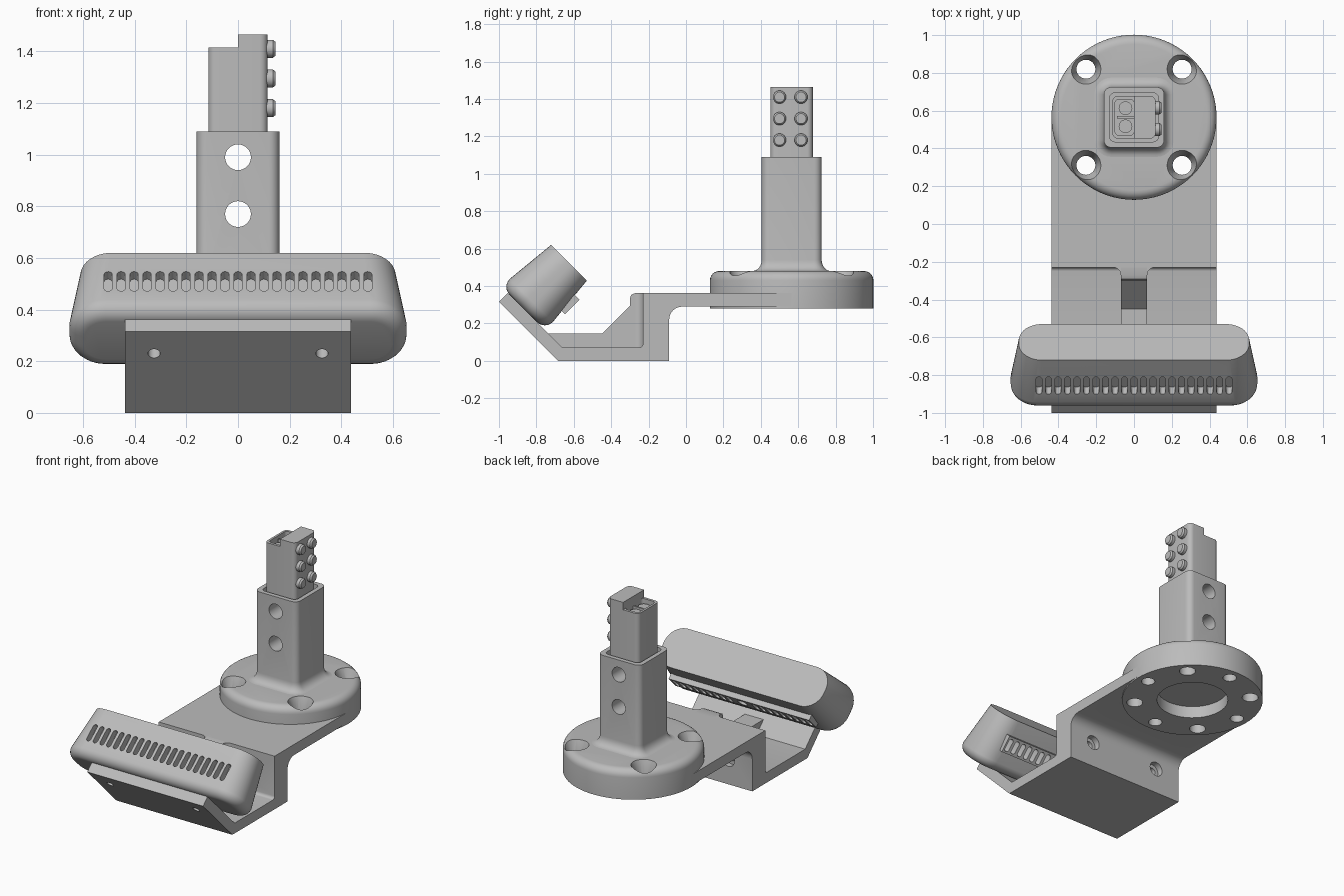
import bpy, bmesh
from math import sin, cos, pi, radians
from mathutils import Matrix, Vector

if "Cube" in bpy.data.objects:
    bpy.data.objects.remove(bpy.data.objects["Cube"])

grey = bpy.data.materials.new("plain grey")
grey.use_nodes = True
GREY = (0.5, 0.5, 0.5, 1)
grey.diffuse_color = GREY
grey.node_tree.nodes["Principled BSDF"].inputs["Base Color"].default_value = GREY


def make(name, bm):
    bmesh.ops.remove_doubles(bm, verts=bm.verts, dist=1e-5)
    bmesh.ops.recalc_face_normals(bm, faces=bm.faces)
    mesh = bpy.data.meshes.new(name)
    bm.to_mesh(mesh)
    bm.free()
    mesh.materials.append(grey)
    ob = bpy.data.objects.new(name, mesh)
    bpy.context.collection.objects.link(ob)
    return ob


def skin(bm, rings):
    """Join rings of points and cap both ends."""
    rows = [[bm.verts.new(p) for p in ring] for ring in rings]
    n = len(rows[0])
    for a, b in zip(rows, rows[1:]):
        for i in range(n):
            j = (i + 1) % n
            bm.faces.new((a[i], a[j], b[j], b[i]))
    bm.faces.new(rows[0][::-1])
    bm.faces.new(rows[-1])


def loft(bm, sections, matrix=Matrix(), n=6):
    """Stack rounded rectangles given as (z, half x, half y, corner radius)."""
    rings = []
    for z, hx, hy, r in sections:
        ring = []
        for q, (sx, sy) in enumerate(((1, 1), (-1, 1), (-1, -1), (1, -1))):
            for k in range(n + 1):
                a = (q + k / n) * pi / 2
                ring.append(matrix @ Vector((sx * (hx - r) + r * cos(a), sy * (hy - r) + r * sin(a), z)))
        rings.append(ring)
    skin(bm, rings)


def extrude_x(bm, profile, half):
    skin(bm, [[(x, y, z) for y, z in profile] for x in (-half, half)])


def rod(bm, p0, p1, r0, r1=None, seg=32):
    p0, p1 = Vector(p0), Vector(p1)
    d = p1 - p0
    m = Matrix.Translation((p0 + p1) / 2) @ d.to_track_quat('Z', 'Y').to_matrix().to_4x4()
    bmesh.ops.create_cone(bm, cap_ends=True, segments=seg, radius1=r0,
                          radius2=r0 if r1 is None else r1, depth=d.length, matrix=m)


def box(bm, lo, hi, matrix=Matrix()):
    lo, hi = Vector(lo), Vector(hi)
    bmesh.ops.create_cube(bm, size=1, matrix=matrix @ Matrix.Translation((lo + hi) / 2)
                          @ Matrix.Diagonal((hi - lo).to_4d()))


def cut(target, bm):
    cutter = make("cutter", bm)
    cutter.hide_render = True
    mod = target.modifiers.new("cut", 'BOOLEAN')
    mod.operation, mod.solver, mod.object = 'DIFFERENCE', 'EXACT', cutter
    mod.use_self = True
    bpy.context.view_layer.objects.active = target
    bpy.ops.object.modifier_apply(modifier=mod.name)
    bpy.data.objects.remove(cutter)


CY = 0.565          # centre of the round base and tower
parts = []

# Bracket: sloped front lip, floor, thick wall and top plate
bm = bmesh.new()
profile = [(-1, .315), (-.685, 0), (-.09, 0)]
profile += [(-.02 - .07 * cos(a), .22 + .07 * sin(a)) for a in (i * pi / 12 for i in range(7))]
profile += [(CY, .29), (CY, .362), (-.23, .362)]
profile += [(-.25 + .02 * cos(a), .09 - .02 * sin(a)) for a in (i * pi / 8 for i in range(5))]
profile += [(-.66, .07), (-.953, .362)]
extrude_x(bm, profile, .437)
bracket = make("bracket", bm)


def base_holes(bm):
    rod(bm, (0, CY, .2), (0, CY, .36), .22, seg=48)
    for i in range(8):
        a = i * pi / 4
        x, y = .36 * cos(a), CY + .36 * sin(a)
        rod(bm, (x, y, .2), (x, y, .6 if i % 2 else .34), .05 if i % 2 else .042)


bm = bmesh.new()
base_holes(bm)
for s in (-1, 1):
    rod(bm, (s * .325, -.99, .155), (s * .325, -.80, .345), .024)
    rod(bm, (s * .255, -.3, .17), (s * .255, 0, .17), .025)
    rod(bm, (s * .255, -.13, .17), (s * .255, -.02, .17), .048)
cut(bracket, bm)
parts.append(bracket)

# Central rib with concave fillets against the wall
bm = bmesh.new()
extrude_x(bm, [(-.74, .145), (-.45, .145), (-.30, .295), (-.30, .335), (-.292, .354),
               (-.27, .362), (-.2, .362), (-.2, .03), (-.64, .03)], .07)
for s in (-1, 1):
    corner = [(s * .06, -.22), (s * .06, -.27)]
    corner += [(s * (.11 - .04 * cos(a)), -.27 + .04 * sin(a)) for a in (i * pi / 12 for i in range(7))]
    corner += [(s * .11, -.22)]
    skin(bm, [[(x, y, z) for x, y in corner] for z in (.05, .362)])
parts.append(make("centre_rib", bm))

# Round base with softened rim, countersunk holes and a recess below
bm = bmesh.new()
R = .437
rim = [(.43 + .05 * sin(a), R - .05 * (1 - cos(a))) for a in (i * pi / 12 for i in range(7))]
loft(bm, [(z, r, r, r) for z, r in [(.28, R)] + rim], Matrix.Translation((0, CY, 0)), 20)
base = make("round_base", bm)
bm = bmesh.new()
base_holes(bm)
cut(base, bm)
bm = bmesh.new()
for sx in (-1, 1):
    for sy in (-1, 1):
        x, y = sx * .2546, CY + sy * .2546
        rod(bm, (x, y, .40), (x, y, .49), .05, .083)
cut(base, bm)
parts.append(base)

# Square tower with flared foot, top pocket and cross holes
bm = bmesh.new()
foot = [(.54 - .06 * sin(a), .16 + .05 * (1 - cos(a))) for a in (i * pi / 12 for i in range(6, -1, -1))]
loft(bm, [(.45, .21, .21, .09)] + [(z, h, h, h - .12) for z, h in foot] + [(1.09, .16, .16, .04)],
     Matrix.Translation((0, CY, 0)))
tower = make("tower", bm)
bm = bmesh.new()
loft(bm, [(1.055, .13, .13, .03), (1.2, .13, .13, .03)], Matrix.Translation((0, CY, 0)))
for z in (.77, .99):
    rod(bm, (0, 0, z), (0, 1, z), .05)
cut(tower, bm)
parts.append(tower)

# Plug rising from the tower: one tall half, one lower open half
bm = bmesh.new()
loft(bm, [(1.045, .115, .113, .03), (1.465, .115, .113, .03)], Matrix.Translation((0, CY, 0)))
plug = make("plug", bm)
bm = bmesh.new()
box(bm, (-.2, .3, 1.415), (0, .8, 1.6))
cut(plug, bm)
bm = bmesh.new()
loft(bm, [(1.27, .05, .095, .02), (1.5, .05, .095, .02)], Matrix.Translation((-.05, CY, 0)))
cut(plug, bm)
parts.append(plug)

# Contact posts inside the open half
bm = bmesh.new()
for s in (-1, 1):
    rod(bm, (-.045, CY + s * .048, 1.26), (-.045, CY + s * .048, 1.39), .036, seg=20)
box(bm, (-.09, CY - .006, 1.26), (.01, CY + .006, 1.40))
parts.append(make("contact_posts", bm))

# Side studs
bm = bmesh.new()
for y in (.5, .615):
    for z in (1.18, 1.295, 1.41):
        rod(bm, (.09, y, z), (.135, y, z), .035, seg=24)
        rod(bm, (.135, y, z), (.145, y, z), .035, .027, seg=24)
parts.append(make("side_studs", bm))

# Tilted housing, rounded at the lip and flat at the back
tilt = Matrix.Translation((0, -.87, .28)) @ Matrix.Rotation(radians(-45), 4, 'X')
bm = bmesh.new()
E = .06
sections = []
for i in range(7):
    a = i * pi / 12
    inset = E * (1 - sin(a))
    sections.append((E * (1 - cos(a)), .653 - inset, .163 - inset, .14 - inset))
loft(bm, sections + [(.346, .61, .135, .122)], tilt, 10)
housing = make("housing", bm)
xs = [i * .0503 for i in range(-10, 11)]


def slots(bm, side, near, far, z, length, skip):
    for x in xs:
        if abs(x) >= skip:
            m = tilt @ Matrix.Translation((x, 0, z)) @ Matrix.Rotation(side * pi / 2, 4, 'X')
            loft(bm, [(d, .0155, length / 2, .0154) for d in (near, far)], m, 4)


bm = bmesh.new()
slots(bm, 1, .105, .22, .1725, .118, 0)
cut(housing, bm)
bm = bmesh.new()
slots(bm, -1, .11, .22, .19, .085, .08)
cut(housing, bm)
parts.append(housing)

# Raised vent strip on the underside of the housing
bm = bmesh.new()
box(bm, (-.53, .14, .135), (.53, .18, .245), tilt)
strip = make("vent_strip", bm)
bm = bmesh.new()
slots(bm, -1, .11, .22, .19, .085, .08)
rod(bm, tilt @ Vector((0, .16, .19)), tilt @ Vector((0, .25, .19)), .032)
cut(strip, bm)
parts.append(strip)

# Smooth shading with crisp edges
bpy.ops.object.select_all(action='DESELECT')
for ob in parts:
    ob.select_set(True)
bpy.context.view_layer.objects.active = parts[0]
bpy.ops.object.shade_smooth_by_angle(angle=radians(32))
